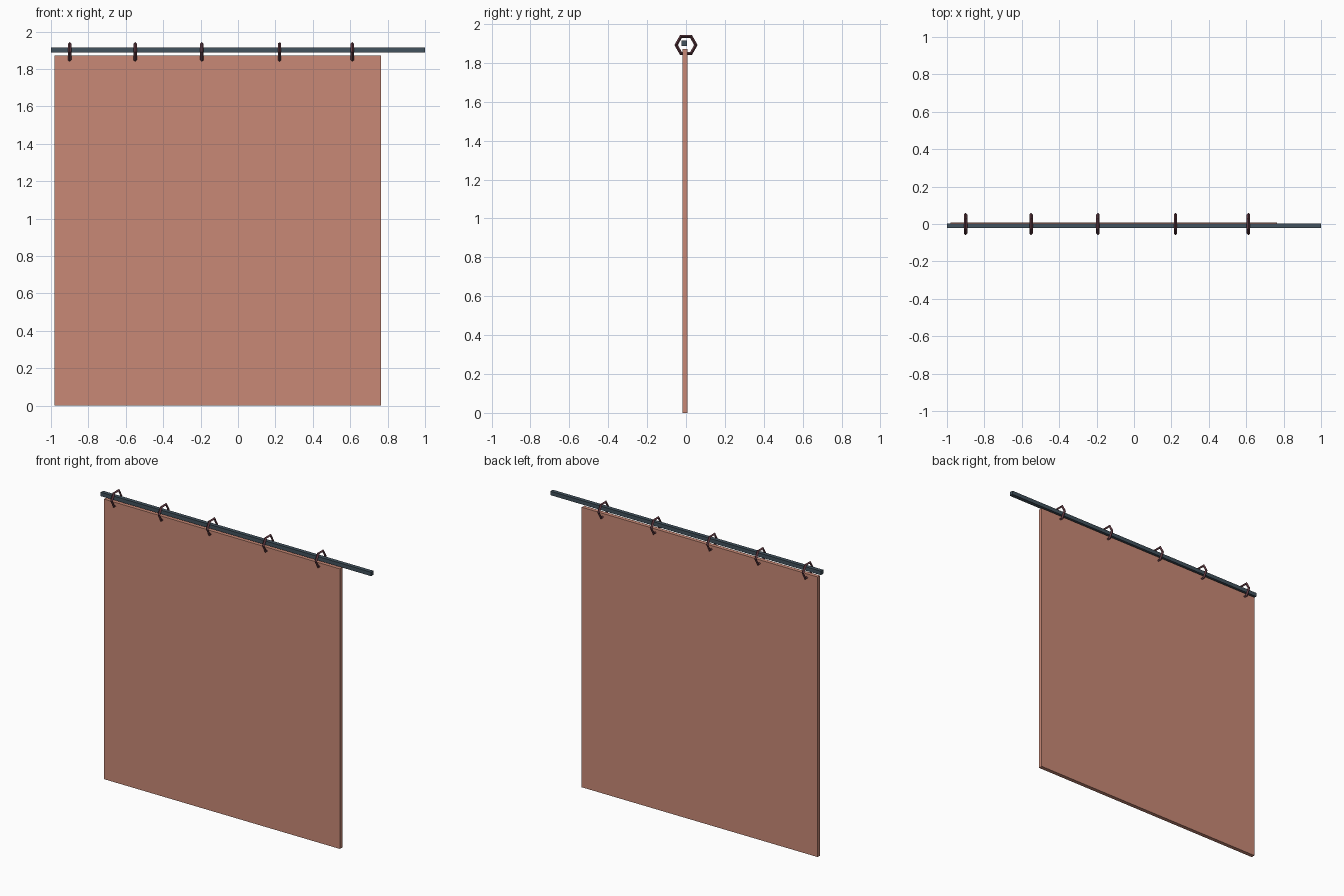
import bpy
from math import radians

if "Cube" in bpy.data.objects:
    bpy.data.objects.remove(bpy.data.objects["Cube"])


def material(name, rgb):
    m = bpy.data.materials.new(name)
    m.diffuse_color = (*rgb, 1.0)
    m.use_nodes = True
    m.node_tree.nodes["Principled BSDF"].inputs["Base Color"].default_value = m.diffuse_color
    return m


def box(name, x, y, z, mat):
    """Box from (min, max) ranges on each axis."""
    bpy.ops.mesh.primitive_cube_add(size=1, location=[(a + b) / 2 for a, b in (x, y, z)])
    o = bpy.context.object
    o.name = name
    o.scale = [b - a for a, b in (x, y, z)]
    bpy.ops.object.transform_apply(location=False, rotation=False, scale=True)
    o.data.materials.append(mat)
    return o


cloth = material("cloth", (0.58, 0.25, 0.18))
dark_metal = material("dark_metal", (0.055, 0.085, 0.11))
ring_metal = material("ring_metal", (0.125, 0.045, 0.058))

# Square rod across the top
box("curtain_rod", (-1, 1), (-0.022, 0.004), (1.888, 1.914), dark_metal)

# Flat hanging curtain panel
box("curtain", (-0.98, 0.765), (-0.017, 0.009), (0, 1.872), cloth)

# Six-sided rings around the rod
for i, x in enumerate((-0.90, -0.55, -0.193, 0.222, 0.611)):
    bpy.ops.mesh.primitive_torus_add(
        major_segments=6, minor_segments=4, major_radius=0.051, minor_radius=0.009,
        location=(x, 0, 1.892), rotation=(radians(90), 0, radians(90)))
    ring = bpy.context.object
    ring.name = f"curtain_ring_{i + 1}"
    ring.data.materials.append(ring_metal)
    ring.data.shade_flat()
